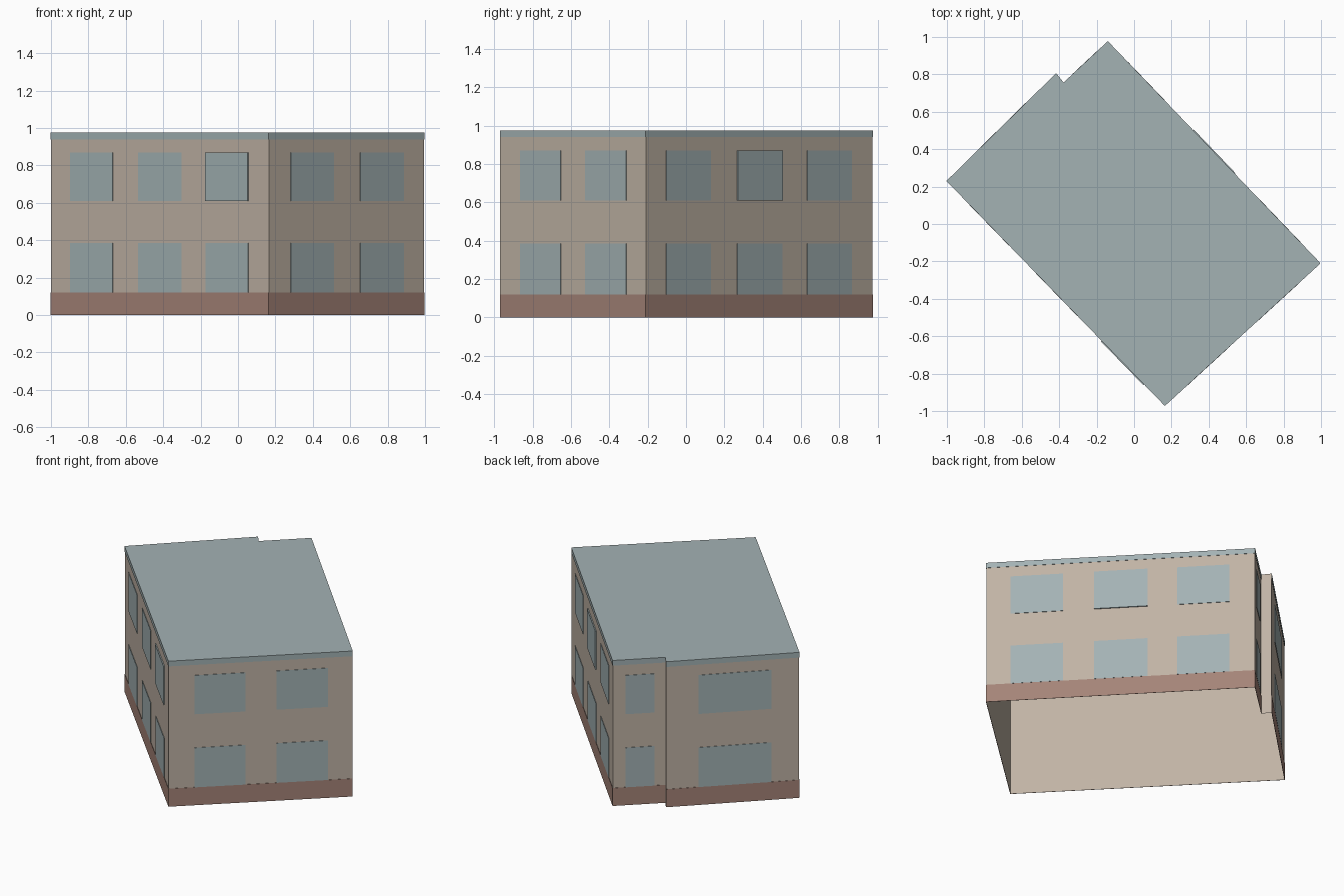
import bpy
from mathutils import Vector

cube = bpy.data.objects.get("Cube")
if cube:
    bpy.data.objects.remove(cube, do_unlink=True)

HEIGHT = 0.975
PLINTH = 0.12
TRIM = 0.94


def make_material(name, rgb):
    """Flat material from an sRGB 0-255 colour."""
    linear = [((c / 255 + 0.055) / 1.055) ** 2.4 for c in rgb] + [1.0]
    mat = bpy.data.materials.new(name)
    mat.use_nodes = True
    mat.diffuse_color = linear
    bsdf = next(n for n in mat.node_tree.nodes if n.type == 'BSDF_PRINCIPLED')
    bsdf.inputs["Base Color"].default_value = linear
    return mat


plaster = make_material("beige plaster", (192, 179, 165))
slate = make_material("blue grey", (163, 178, 180))
brick = make_material("brown plinth", (165, 132, 120))


def make_object(name, verts, faces, mat):
    mesh = bpy.data.meshes.new(name)
    mesh.from_pydata(verts, [], faces)
    mesh.materials.append(mat)
    obj = bpy.data.objects.new(name, mesh)
    bpy.context.collection.objects.link(obj)
    return obj


# Footprint, counter-clockwise, with a small step in the back wall
corners = [Vector(p) for p in ((-1, 0.23), (0.165, -0.97), (0.995, -0.21),
                               (-0.14, 0.975), (-0.375, 0.755), (-0.415, 0.805))]
n = len(corners)

# Wall shell, open underneath
shell = [(c.x, c.y, z) for z in (0, HEIGHT) for c in corners]
make_object("walls", shell,
            [(i, (i + 1) % n, (i + 1) % n + n, i + n) for i in range(n)], plaster)

# Flat roof
make_object("roof", [(c.x, c.y, HEIGHT) for c in corners], [tuple(range(n))], slate)


def plate(name, wall, span, heights, mat, offset):
    """Thin panel on a wall; span is given as fractions of the wall length."""
    a, b = corners[wall], corners[(wall + 1) % n]
    d = (b - a).normalized()
    out = Vector((d.y, -d.x)) * offset
    p, q = a.lerp(b, span[0]), a.lerp(b, span[1])
    (low, high) = heights
    verts = [(c.x + o.x, c.y + o.y, z) for o in (out * 0, out)
             for c, z in ((p, low), (q, low), (q, high), (p, high))]
    faces = [(4, 5, 6, 7)] + [(i, (i + 1) % 4, (i + 1) % 4 + 4, i + 4) for i in range(4)]
    make_object(name, verts, faces, mat)


# Window columns on each wall
long_wall = [(0.09, 0.285), (0.402, 0.6), (0.711, 0.906)]
end_wall = [(0.14, 0.417), (0.587, 0.868)]
single = [(0.245, 0.79)]
walls = {0: ("front_right", long_wall), 1: ("front_left", end_wall),
         2: ("back_left", long_wall), 3: ("back_bay", single),
         5: ("back_right", single)}
storeys = {"lower": (PLINTH, 0.385), "upper": (0.61, 0.87)}
raised = {(0, 2, "upper"), (2, 1, "upper")}

for wall, (side, columns) in walls.items():
    plate(side + "_plinth", wall, (0, 1), (0, PLINTH), brick, 0.002)
    plate(side + "_roof_trim", wall, (0, 1), (TRIM, HEIGHT), slate, 0.002)
    for i, span in enumerate(columns):
        for storey, heights in storeys.items():
            depth = 0.007 if (wall, i, storey) in raised else 0.003
            plate(f"{side}_{storey}_window_{i + 1}", wall, span, heights, slate, depth)
